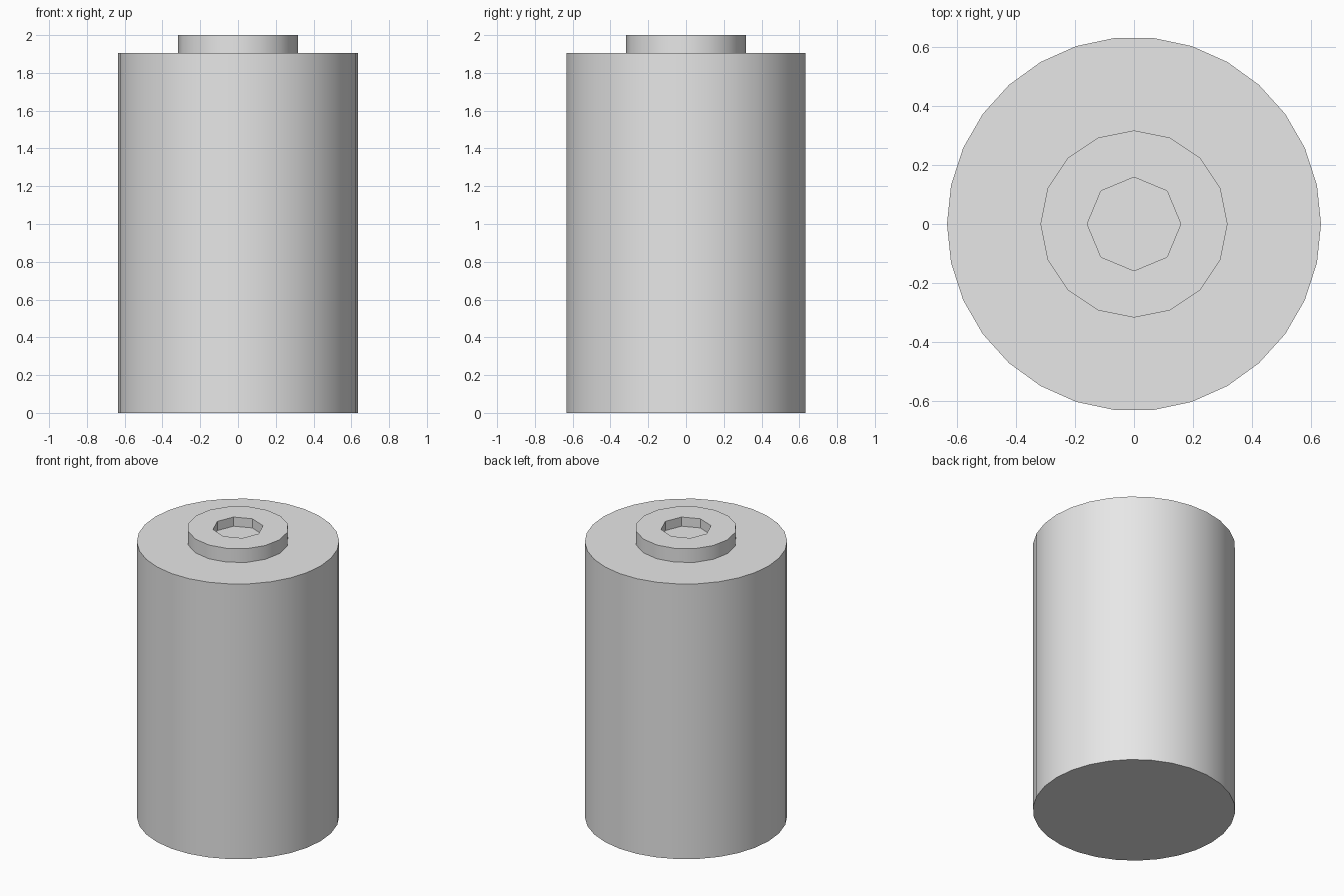
import bpy
import bmesh
import math

cube = bpy.data.objects.get("Cube")
if cube:
    bpy.data.objects.remove(cube, do_unlink=True)

R = 2 / 3.15             # body radius; the body is three radii tall
BODY_TOP = 3 * R
RECESS_FLOOR = 2 - 0.1 * R

metal = bpy.data.materials.new("light grey")
metal.use_nodes = True
grey = (0.8, 0.8, 0.8, 1)
metal.diffuse_color = grey
metal.node_tree.nodes["Principled BSDF"].inputs["Base Color"].default_value = grey


def ring(bm, radius, z, sides):
    """Add a regular polygon of edges and return them."""
    verts = [bm.verts.new((radius * math.cos(a), radius * math.sin(a), z))
             for a in (math.tau * i / sides for i in range(sides))]
    return [bm.edges.new((v, verts[i - 1])) for i, v in enumerate(verts)]


def stacked_rings(name, rings):
    """Bridge successive rings, cap both ends and shade the sides smooth."""
    bm = bmesh.new()
    loops = [ring(bm, *r) for r in rings]
    for lower, upper in zip(loops, loops[1:]):
        bmesh.ops.bridge_loops(bm, edges=lower + upper)
    for end in (loops[0], loops[-1]):
        bmesh.ops.contextual_create(bm, geom=end)
    bmesh.ops.recalc_face_normals(bm, faces=bm.faces)
    mesh = bpy.data.meshes.new(name)
    bm.to_mesh(mesh)
    bm.free()
    mesh.materials.append(metal)
    obj = bpy.data.objects.new(name, mesh)
    bpy.context.collection.objects.link(obj)
    bpy.ops.object.select_all(action="DESELECT")
    obj.select_set(True)
    bpy.context.view_layer.objects.active = obj
    bpy.ops.object.shade_smooth_by_angle(angle=math.radians(30))
    return obj


# Main cylinder
stacked_rings("body", [(R, 0, 30), (R, BODY_TOP, 30)])

# Raised collar with an octagonal socket in its top
stacked_rings("socket_collar", [
    (R / 2, BODY_TOP, 16),
    (R / 2, 2, 16),
    (R / 4, 2, 8),
    (R / 4, RECESS_FLOOR, 8),
])
